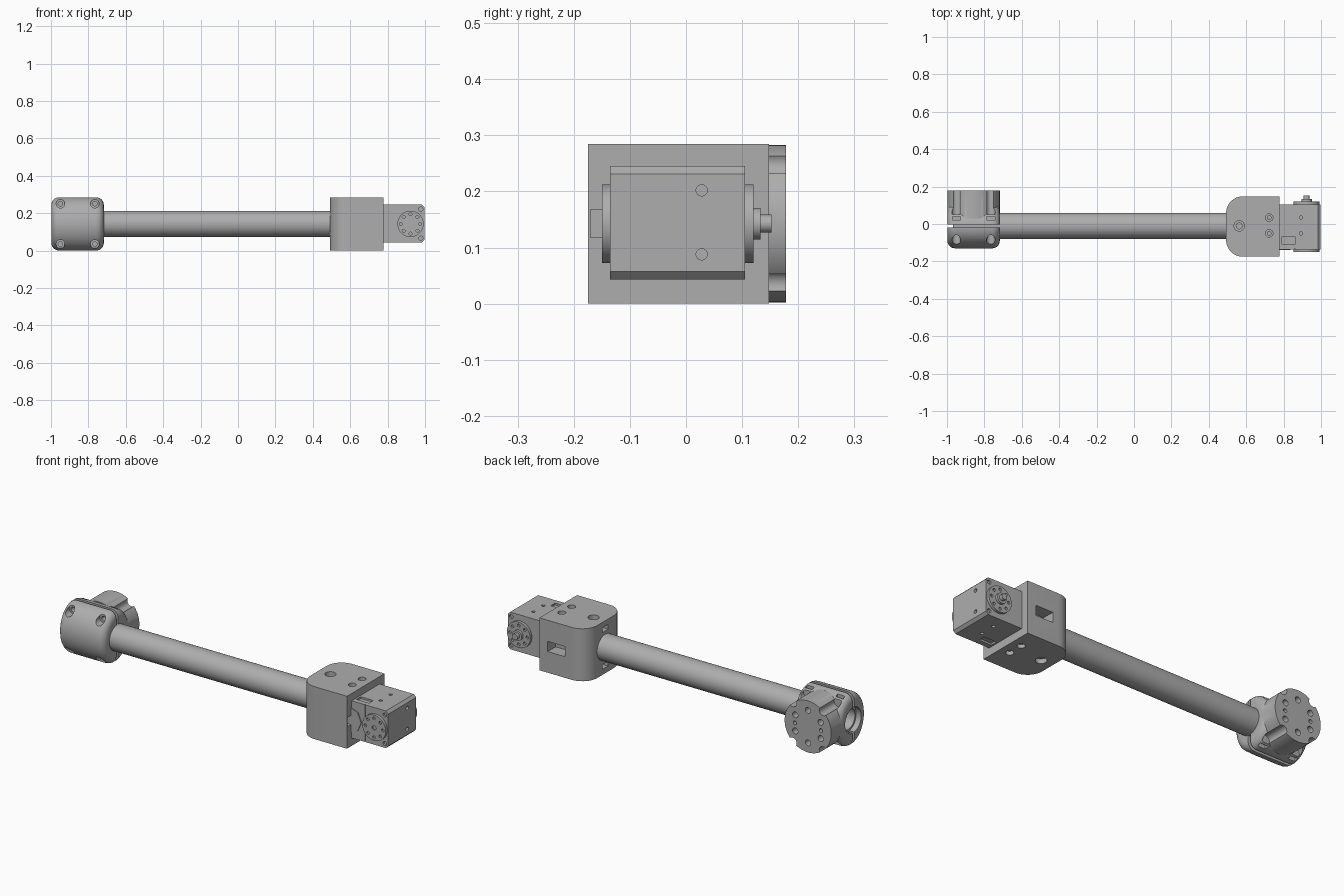
import bpy, math
from mathutils import Vector

cube = bpy.data.objects.get("Cube")
if cube:
    bpy.data.objects.remove(cube, do_unlink=True)

grey = bpy.data.materials.new("plain grey")
grey.use_nodes = True
GREY = (0.42, 0.42, 0.42, 1)
grey.diffuse_color = GREY
grey.node_tree.nodes["Principled BSDF"].inputs["Base Color"].default_value = GREY

MID = 0.1425      # height of the main axis
TUBE_Y = -0.01
CLAMP_X = -0.86
HORN_X = 0.92


def finish(ob, name):
    ob.name = name
    bpy.ops.object.transform_apply(location=True, rotation=True, scale=True)
    ob.data.materials.append(grey)
    return ob


def box(name, lo, hi):
    lo, hi = Vector(lo), Vector(hi)
    bpy.ops.mesh.primitive_cube_add(size=1, location=(lo + hi) / 2)
    ob = bpy.context.object
    ob.scale = hi - lo
    return finish(ob, name)


def rod(name, axis, start, end, centre, r, r2=None, sides=32):
    """Cylinder along an axis; centre gives the other two coordinates."""
    i = "xyz".index(axis)
    loc = list(centre)
    loc.insert(i, (start + end) / 2)
    rot = [(0, math.pi / 2, 0), (math.pi / 2, 0, 0), (0, 0, 0)][i]
    bpy.ops.mesh.primitive_cylinder_add(vertices=sides, radius=r, depth=end - start,
                                        location=loc, rotation=rot)
    ob = bpy.context.object
    if r2:
        ob.scale.y = r2 / r
    return finish(ob, name)


def apply(ob, kind, **settings):
    mod = ob.modifiers.new(kind, kind)
    for key, value in settings.items():
        setattr(mod, key, value)
    bpy.context.view_layer.objects.active = ob
    bpy.ops.object.modifier_apply(modifier=mod.name)


def combine(ob, others, op="DIFFERENCE"):
    for other in others:
        apply(ob, "BOOLEAN", operation=op, solver="EXACT", object=other)
        bpy.data.objects.remove(other, do_unlink=True)


def smooth(ob):
    bpy.ops.object.select_all(action="DESELECT")
    ob.select_set(True)
    bpy.context.view_layer.objects.active = ob
    bpy.ops.object.shade_smooth_by_angle(angle=math.radians(30))


def bevel_where(ob, rule, width, segments=6):
    """Round only the edges whose two end points satisfy the rule."""
    layer = ob.data.attributes.new("bevel_weight_edge", "FLOAT", "EDGE")
    for e in ob.data.edges:
        a, b = (ob.data.vertices[v].co for v in e.vertices)
        layer.data[e.index].value = float(rule(a, b))
    apply(ob, "BEVEL", limit_method="WEIGHT", width=width, segments=segments)


# Hollow tube
tube = rod("tube", "x", -0.97, 0.6, (TUBE_Y, MID), 0.07, sides=64)
combine(tube, [rod("cut", "x", -1.1, 0.55, (TUBE_Y, MID), 0.058, sides=64)])

# Clamp collar halves around the tube
def collar(name, depth):
    ob = rod(name, "x", -1, -0.72, (-0.012, MID), MID, depth, sides=96)
    bevel_where(ob, lambda a, b: abs(a.x - b.x) < 0.01, 0.04)
    return ob

screws = [(CLAMP_X + sx * 0.092, MID + sz * 0.108) for sx in (-1, 1) for sz in (-1, 1)]
bore = lambda: rod("cut", "x", -1.1, -0.6, (TUBE_Y, MID), 0.069, sides=64)

front = collar("clamp_front", 0.118)
combine(front, [box("cut", (-1.1, -0.02, -0.1), (-0.6, 0.3, 0.4)), bore()])
combine(front, [rod("cut", "y", -0.3, -0.06, p, 0.023) for p in screws])
combine(front, [rod("cut", "y", -0.1, 0.1, p, 0.012) for p in screws])

rear = collar("clamp_rear", 0.125)
combine(rear, [box("cut", (-1.1, -0.3, -0.1), (-0.6, -0.004, 0.4))])
combine(rear, [rod("hub", "y", 0.03, 0.178, (CLAMP_X, MID), 0.14, sides=96)], "UNION")
combine(rear, [bore()])
combine(rear, [rod("cut", "y", 0.05, 0.3, p, 0.024) for p in screws])
combine(rear, [box("cut", (x - 0.022, 0.022, z - 0.02), (x + 0.022, 0.04, z + 0.05))
               for x, z in screws if z > MID])
combine(rear, [box("cut", (x - 0.022, 0.022, z - 0.05), (x + 0.022, 0.04, z + 0.02))
               for x, z in screws if z < MID])

# Mounting holes on the hub face
ring = [math.radians(30 + 60 * k) for k in range(6)]
combine(rear, [rod("cut", "y", 0.14, 0.3, (CLAMP_X + 0.088 * math.sin(a - ring[0]),
                                           MID + 0.088 * math.cos(a - ring[0])), 0.016)
               for a in ring])
combine(rear, [rod("cut", "y", 0.15, 0.3, (CLAMP_X + s * 0.078, MID), 0.01) for s in (-1, 1)])

# Housing block with rounded inner corners
block = box("housing_block", (0.49, -0.175, 0), (0.775, 0.148, 0.285))
bevel_where(block, lambda a, b: a.x < 0.5 and b.x < 0.5 and abs(a.z - b.z) > 0.1, 0.09, 12)
combine(block, [rod("cut", "x", 0.4, 0.58, (TUBE_Y, MID), 0.0695, sides=64)])
for side in (-1, 1):
    face = MID + side * MID
    def sink(x, y, r, depth):
        z = sorted((face + side * 0.05, face - side * depth))
        return rod("cut", "z", *z, (x, y), r)
    combine(block, [sink(0.56, TUBE_Y, 0.028, 0.025), sink(0.56, TUBE_Y, 0.016, 0.06)])
    for y in (0.034, -0.05):
        combine(block, [sink(0.72, y, 0.02, 0.02), sink(0.72, y, 0.01, 0.035)])
    z = MID + side * 0.1
    combine(block, [box("cut", (0.4, -0.035, z - 0.013), (0.53, 0.015, z + 0.013))])
combine(block, [box("cut", (0.62, 0.08, 0.115), (0.725, 0.3, 0.17)),
                box("cut", (0.74, -0.17, 0.118), (0.9, -0.11, 0.168))])

# Servo body with chamfered long edges
servo = box("servo_body", (0.76, -0.135, 0.043), (0.995, 0.105, 0.245))
bevel_where(servo, lambda a, b: a.x > 0.9 and b.x > 0.9 and abs(a.y - b.y) > 0.1, 0.014, 1)
combine(servo, [rod("cut", "x", 0.975, 1.1, (0.028, z), 0.01) for z in (0.088, 0.202)])
for z in ((0.235, 0.3), (0, 0.053)):
    combine(servo, [rod("cut", "z", *z, (0.89, y), 0.009) for y in (0.035, -0.05)])
    combine(servo, [box("cut", (0.785, -0.107, z[0]), (0.86, -0.07, z[1]))])
for y in ((-0.2, -0.125), (0.095, 0.2)):
    combine(servo, [rod("cut", "y", *y, (0.975, z), 0.011) for z in (0.066, 0.222)])
    combine(servo, [box("cut", (0.855, y[0], 0), (0.859, y[1] if y[0] > 0 else -0.131, 0.3))]
            if y[0] < 0 else [])

# Angled cheek plates beside the front horn
cheek = rod("servo_cheek", "y", -0.14, -0.13, (0.765, MID), 0.07, sides=8)

# Output horns with bolt circles and the rear axle
def horn(name, y0, y1, outer):
    ob = rod(name, "y", y0, y1, (HORN_X, MID), 0.07, sides=64)
    bolts = [math.radians(45 * k) for k in range(8)]
    lo, hi = sorted((outer, outer * 2))
    combine(ob, [rod("cut", "y", lo, hi, (HORN_X + 0.052 * math.cos(a), MID + 0.052 * math.sin(a)),
                     0.008, sides=16) for a in bolts])
    return ob

front_horn = horn("front_horn", -0.15, -0.13, -0.141)
combine(front_horn, [rod("cut", "y", -0.3, -0.143, (HORN_X, MID), 0.012)])
rear_horn = horn("rear_horn", 0.1, 0.12, 0.111)
rear_boss = rod("rear_boss", "y", 0.115, 0.133, (HORN_X, MID), 0.028)
rear_axle = rod("rear_axle", "y", 0.13, 0.152, (HORN_X, MID), 0.016)

for part in (tube, front, rear, block, servo, front_horn, rear_horn, rear_boss, rear_axle):
    smooth(part)

# Centre the assembly on its longest side
parts = [tube, front, rear, block, servo, cheek, front_horn, rear_horn, rear_boss, rear_axle]
xs = [v.co.x for p in parts for v in p.data.vertices]
for p in parts:
    p.location.x -= (min(xs) + max(xs)) / 2
